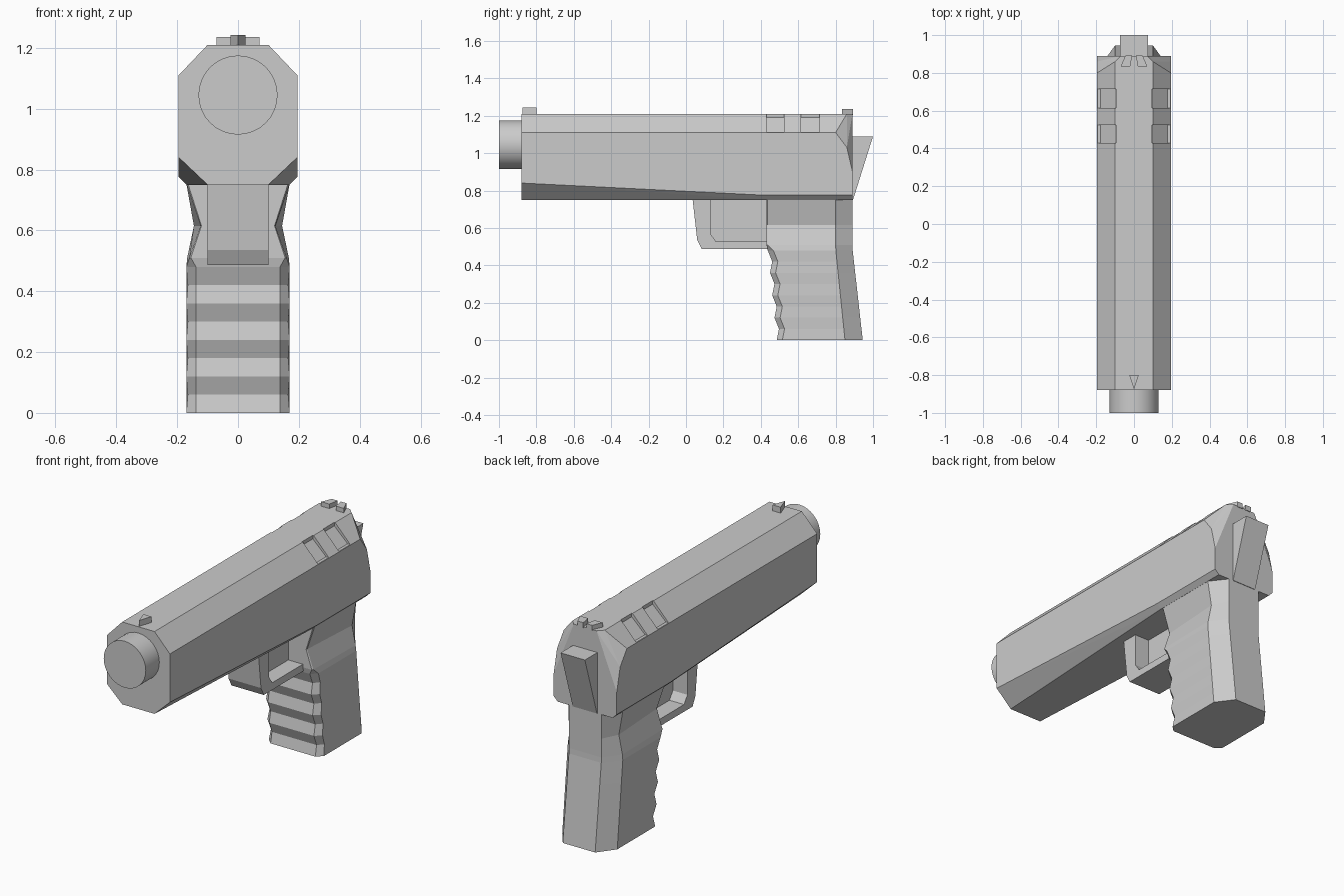
import bpy, bmesh, math

if "Cube" in bpy.data.objects:
    bpy.data.objects.remove(bpy.data.objects["Cube"])


def finish(name, bm):
    bmesh.ops.recalc_face_normals(bm, faces=bm.faces)
    me = bpy.data.meshes.new(name)
    bm.to_mesh(me)
    bm.free()
    ob = bpy.data.objects.new(name, me)
    bpy.context.collection.objects.link(ob)
    return ob


def mirrored(half):
    return list(half) + [(-x, y, z) for x, y, z in reversed(half)]


def hull(name, points):
    """Convex solid around the points, with flat areas merged."""
    bm = bmesh.new()
    for p in points:
        bm.verts.new(p)
    bmesh.ops.convex_hull(bm, input=bm.verts[:])
    bmesh.ops.dissolve_limit(bm, angle_limit=0.005, verts=bm.verts[:], edges=bm.edges[:])
    return finish(name, bm)


def loft(name, rings):
    """Closed rings joined by quads and capped at both ends."""
    bm = bmesh.new()
    vs = [[bm.verts.new(p) for p in r] for r in rings]
    n = len(vs[0])
    for a, b in zip(vs, vs[1:]):
        for i in range(n):
            j = (i + 1) % n
            bm.faces.new((a[i], a[j], b[j], b[i]))
    bm.faces.new(vs[0])
    bm.faces.new(vs[-1])
    return finish(name, bm)


def side_profile(name, yz, w):
    """Side outline (y, z) extruded to half width w."""
    return loft(name, [[(x, y, z) for y, z in yz] for x in (-w, w)])


def top_profile(name, xy, z0, z1):
    """Plan outline (x, y) extruded between two heights."""
    return loft(name, [[(x, y, z) for x, y in xy] for z in (z0, z1)])


# Slide: chamfered block, lower bevel tapering to the rear, clipped rear corners
slide = hull("slide", mirrored([
    (.1, -.88, 1.21), (.195, -.88, 1.11), (.195, -.88, .84), (.1, -.88, .75),
    (.195, .42, .775), (.17, .42, .75), (.195, .89, .775), (.17, .89, .75),
    (.1, .86, 1.21), (.195, .80, 1.11), (.195, .86, 1.03), (.195, .89, .9),
    (.07, .89, 1.21)]))

# Shallow grip slots cut in the upper chamfers
for y0, y1 in ((.43, .525), (.615, .715)):
    for s in (-1, 1):
        section = [(.095, 1.25), (.095, 1.19), (.177, 1.112), (.3, 1.112), (.3, 1.25)]
        cutter = loft("slot_cutter", [[(s * x, y, z) for x, z in section] for y in (y0, y1)])
        cutter.hide_render = True
        cutter.hide_viewport = True
        mod = slide.modifiers.new("slot", 'BOOLEAN')
        mod.operation = 'DIFFERENCE'
        mod.solver = 'EXACT'
        mod.object = cutter

# Barrel
bpy.ops.mesh.primitive_cylinder_add(vertices=32, radius=.13, depth=.16,
                                    location=(0, -.92, 1.045),
                                    rotation=(math.pi / 2, 0, 0))
barrel = bpy.context.object
barrel.name = "barrel"
bpy.ops.object.shade_smooth_by_angle(angle=math.radians(30))

# Sights
top_profile("front_sight", [(0, -.875), (.025, -.80), (-.025, -.80)], 1.205, 1.243)
for s, side in ((-1, "left"), (1, "right")):
    top_profile("rear_sight_" + side,
                [(s * x, y) for x, y in ((.02, .835), (.07, .835), (.045, .893), (.01, .893))],
                1.205, 1.235)

# Hammer wedge
side_profile("hammer", [(.87, .75), (.893, .75), (1.0, 1.09), (.87, 1.09)], .075)


# Grip: pinched neck on top, finger ridges down the front, chamfered back
def grip_ring(z, yf, xf, ys, xs, xb):
    lean = max(0, .49 - z) / .49
    yb = .8 + .05 * lean
    return mirrored([(xf, yf, z), (xs, ys, z), (xb, yb, z), (.1, .89 + .055 * lean, z)])


rings = [grip_ring(.755, .43, .165, .435, .17, .17),
         grip_ring(.615, .43, .12, .435, .123, .145),
         grip_ring(.51, .43, .155, .437, .16, .167)]
for i in range(9):
    z = .48 - .06 * i
    yf = .437 + .006 * i + (.018 if i % 2 else 0)
    rings.append(grip_ring(z, yf, .138, yf + .03, .165 if i % 2 else .17, .17))
loft("grip", rings)

# Trigger guard with a thin web inside
side_profile("trigger_guard", [
    (.035, .755), (.06, .535), (.085, .487), (.46, .487), (.46, .527),
    (.16, .527), (.13, .57), (.13, .755)], .1)
side_profile("trigger_web", [(.1, .755), (.1, .51), (.45, .51), (.45, .755)], .01)
